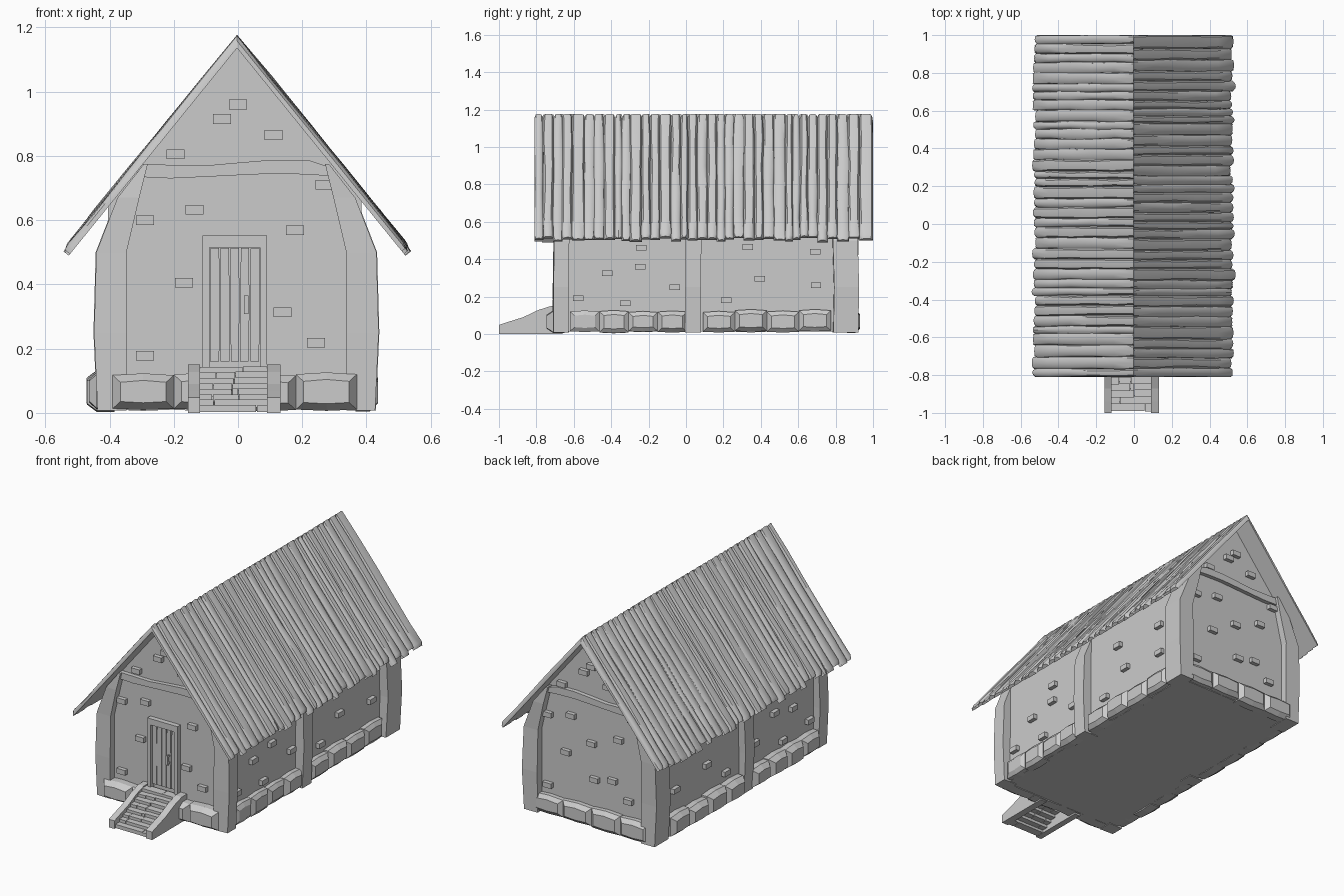
import bpy, bmesh, math, random
from mathutils import Vector

if "Cube" in bpy.data.objects:
    bpy.data.objects.remove(bpy.data.objects["Cube"])

random.seed(7)
R = random.uniform
CX = -0.005                     # house centre line
XL, XR, YF, YB = -0.405, 0.385, -0.67, 0.88   # wall planes


def finish(name, bm, smooth=False):
    bmesh.ops.recalc_face_normals(bm, faces=bm.faces)
    me = bpy.data.meshes.new(name)
    bm.to_mesh(me)
    bm.free()
    ob = bpy.data.objects.new(name, me)
    bpy.context.collection.objects.link(ob)
    if smooth:
        bpy.context.view_layer.objects.active = ob
        ob.select_set(True)
        bpy.ops.object.shade_smooth_by_angle(angle=math.radians(35))
        ob.select_set(False)
    return ob


def loft(bm, rings):
    """Skin a list of equal-sized point rings and cap both ends."""
    vs = [[bm.verts.new(p) for p in ring] for ring in rings]
    n = len(vs[0])
    for a, b in zip(vs, vs[1:]):
        for i in range(n):
            j = (i + 1) % n
            bm.faces.new((a[i], a[j], b[j], b[i]))
    bm.faces.new(vs[0])
    bm.faces.new(vs[-1])


def box(bm, x0, x1, y0, y1, z0, z1):
    loft(bm, [[(x0, y0, z), (x1, y0, z), (x1, y1, z), (x0, y1, z)] for z in (z0, z1)])


# Each wall side maps (along, outward, up) to a point
SIDES = {
    "front": lambda u, d, z: (u, YF - d, z),
    "back": lambda u, d, z: (u, YB + d, z),
    "right": lambda u, d, z: (XR + d, u, z),
    "left": lambda u, d, z: (XL - d, u, z),
}


def side_prism(bm, side, prof, d0, d1):
    f = SIDES[side]
    loft(bm, [[f(u, d, z) for u, z in prof] for d in (d0, d1)])


# Walls with gables
bm = bmesh.new()
prof = [(XL, 0.012), (XR, 0.012), (XR, 0.675), (-0.005, 1.152), (XL, 0.662)]
loft(bm, [[(x, y, z) for x, z in prof] for y in (YF, YB)])
finish("walls", bm)

# Corner posts, bent inwards under the roof: (height, inner, outer)
bm = bmesh.new()
LEVELS = [(0.008, 0.342, 0.432), (0.25, 0.342, 0.443), (0.5, 0.342, 0.436),
          (0.67, 0.302, 0.37), (0.775, 0.276, 0.288)]
for s in (-1, 1):
    for y0, y1 in ((-0.71, -0.625), (0.785, 0.922)):
        rings = []
        for z, a, b in LEVELS:
            w = R(-0.004, 0.004)
            xa, xb = CX + s * a, CX + s * b
            rings.append([(xa, y0 + w, z), (xb, y0 + w + 0.004, z),
                          (xb, y1 + w, z), (xa, y1 + w, z)])
        loft(bm, rings)
    # middle post of the side wall
    rings = []
    for z, a, b in LEVELS[:4]:
        w = R(-0.007, 0.007)
        xa, xb = CX + s * a, CX + s * (b + 0.002)
        rings.append([(xa, w, z), (xb, w, z), (xb, 0.085 + w, z), (xa, 0.085 + w, z)])
    loft(bm, rings)
finish("posts", bm)

# Wavy gable beams
bm = bmesh.new()
xs = [-0.315, -0.21, -0.1, 0.0, 0.11, 0.225, 0.285]
top = [0.775, 0.772, 0.77, 0.779, 0.788, 0.785, 0.765]
low = [0.735, 0.73, 0.735, 0.74, 0.745, 0.742, 0.737]
for side in ("front", "back"):
    side_prism(bm, side, list(zip(xs, low)) + list(zip(xs, top))[::-1], -0.01, 0.025)
finish("gable_beams", bm)

# Chamfered foundation stones
bm = bmesh.new()


def stones(side, start, end, count, depth):
    f, w = SIDES[side], (end - start) / count
    for i in range(count):
        a, b = start + i * w, start + (i + 1) * w
        m, t, lo = (a + b) / 2, 0.122 + R(-0.007, 0.005), 0.012 + R(-0.005, 0.006)
        rings = []
        for d, k, h in ((-0.02, 0, 0), (depth * 0.55, 0, 0), (depth, 0.024, 0.022)):
            dd = d + (R(-0.006, 0.004) if k else 0)
            rings.append([f(a + k, dd, lo + h), (f(m, dd, lo - 0.004 + h)), f(b - k, dd, lo + h),
                          f(b - k, dd, t - h), f(m, dd, t + 0.006 - h), f(a + k, dd, t - h)])
        loft(bm, rings)


stones("front", -0.39, 0.37, 4, 0.075)
stones("back", -0.39, 0.37, 4, 0.048)
for side, depth in (("left", 0.064), ("right", 0.048)):
    stones(side, -0.62, 0.005, 4, depth)
    stones(side, 0.09, 0.775, 4, depth)
finish("foundation_stones", bm)

# Loose bricks showing through the plaster
bm = bmesh.new()
gable = [(0, .96), (-.05, .915), (.11, .865), (-.195, .805), (.27, .71), (-.135, .632),
         (-.29, .6), (.178, .568), (-.168, .405), (.138, .313), (-.29, .178), (.243, .218)]
flank = [(-.24, .46), (-.42, .325), (-.245, .36), (-.06, .25), (-.575, .19), (-.325, .165),
         (.33, .465), (.69, .44), (.395, .295), (.215, .18), (.695, .26)]
spots = {"front": gable, "back": [(-u, z) for u, z in gable] + [(0, .5), (-.02, .29)],
         "right": flank, "left": flank}
for side, pts in spots.items():
    for u, z in pts:
        side_prism(bm, side, [(u - .028, z - .015), (u + .028, z - .015),
                              (u + .028, z + .015), (u - .028, z + .015)], -0.01, 0.024)
finish("wall_bricks", bm)

# Door frame
bm = bmesh.new()
side_prism(bm, "front", [(-.11, .13), (-.11, .552), (.09, .552), (.09, .13), (.068, .13),
                         (.068, .515), (-.088, .515), (-.088, .13)], -0.01, 0.03)
finish("door_frame", bm)

# Door planks
bm = bmesh.new()
w = 0.156 / 5
for i in range(5):
    a, b = -0.088 + i * w, -0.088 + (i + 1) * w
    g = [R(0.001, 0.004) for _ in range(4)]
    side_prism(bm, "front", [(a + g[0], .16), (b - g[1], .16), (b - .001, .34),
                             (b - g[2], .513), (a + g[3], .513), (a + .001, .34)],
               -0.01, 0.014 + R(-0.002, 0.003))
finish("door_planks", bm)

# Door handle
bm = bmesh.new()
box(bm, .019, .032, YF - .04, YF - .03, .308, .365)
for z in (.312, .352):
    box(bm, .021, .03, YF - .032, YF - .01, z, z + .01)
finish("door_handle", bm)

# Stair rails
bm = bmesh.new()
rail = [(-1, 0), (-1, .048), (-.94, .068), (-.87, .09), (-.79, .128), (-.72, .15), (-.66, .15), (-.66, 0)]
for x0, x1 in ((-.155, -.118), (.09, .132)):
    loft(bm, [[(x, y, z) for y, z in rail] for x in (x0, x1)])
finish("stair_rails", bm)

# Stair treads made of short blocks
bm = bmesh.new()
N = 8
for i in range(N):
    y0 = -0.99 + i * 0.036
    z1 = 0.024 + i * 0.0172
    cuts = [-.12] + sorted(R(-.09, .06) for _ in range(random.choice((1, 2)))) + [.092]
    for a, b in zip(cuts, cuts[1:]):
        e = R(-.003, .003)
        box(bm, a + .001, b - .001, y0 + e, y0 + 0.05, max(0.002, z1 - 0.024), z1 + e * .6)
finish("stair_treads", bm)

# Roof planks: uneven boards running from ridge to eaves on both slopes
RIDGE = Vector((-0.003, 0, 1.177))
LEN = 0.853
for s, name in ((-1, "left_roof_planks"), (1, "right_roof_planks")):
    bm = bmesh.new()
    down, out = Vector((s * 0.63, 0, -0.777)), Vector((s * 0.777, 0, 0.63))
    along = Vector((0, 1, 0))
    y = -0.81
    while y < 0.999:
        y2 = y + R(0.038, 0.064)
        if y2 > 0.96:
            y2 = 1.0
        length, lift = LEN + R(-0.02, 0.012), R(-0.007, 0.001)
        rings = []
        for k, f in enumerate((0, 0.2, 0.42, 0.63, 0.84, 0.975, 1)):
            end = 0.006 if k == 6 else 0
            j = [R(-0.003, 0.005) for _ in range(2)]
            a, b = max(y + j[0], -0.81) + end, min(y2 - j[1], 1.0) - end
            h = (lift + R(-0.003, 0.003) - end) if k else 0
            sect = [(max(y - .002, -.81), -.026), (a, -.012), (a + .007, h - .002),
                    ((a + b) / 2, h + .001 * (k > 0)),
                    (b - .007, h - .002), (b, -.012), (min(y2 + .002, 1), -.026)]
            # mitre the ridge end so both slopes meet in a clean edge
            rings.append([RIDGE + along * yy + out * hh
                          + down * (f * length if k else -hh * 1.233) for yy, hh in sect])
        loft(bm, rings)
        y = y2
    finish(name, bm, smooth=True)
